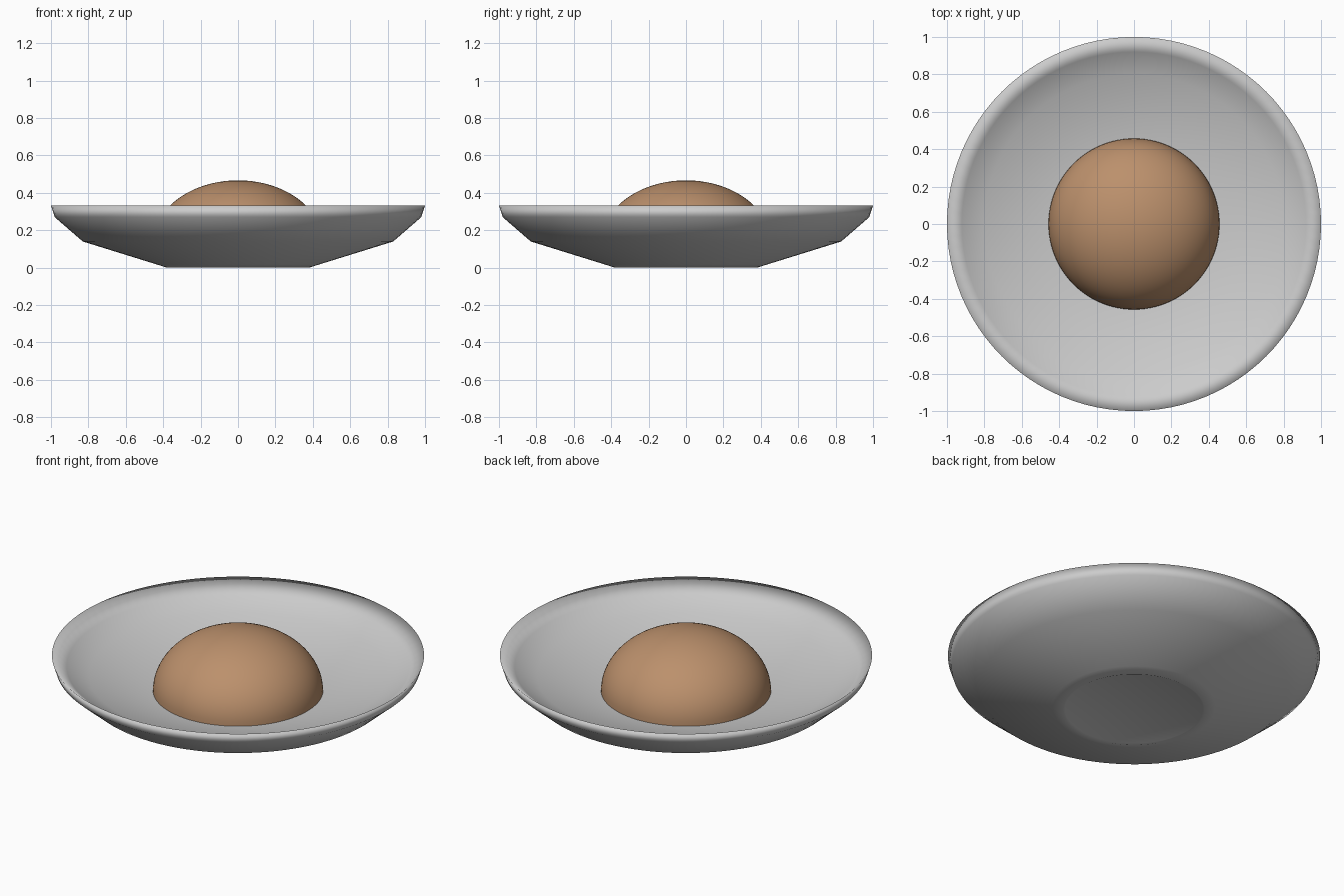
import bpy, bmesh, math

if "Cube" in bpy.data.objects:
    bpy.data.objects.remove(bpy.data.objects["Cube"])

SEG = 96


def lathe(name, profile, smooth=None):
    """Revolve a (radius, height) profile around z."""
    bm = bmesh.new()
    rings = []
    for r, z in profile:
        if r == 0:
            rings.append([bm.verts.new((0, 0, z))] * SEG)
        else:
            rings.append([bm.verts.new((r * math.cos(2 * math.pi * i / SEG),
                                        r * math.sin(2 * math.pi * i / SEG), z))
                          for i in range(SEG)])
    for a, b in zip(rings, rings[1:]):
        for i in range(SEG):
            j = (i + 1) % SEG
            bm.faces.new(list(dict.fromkeys((a[i], a[j], b[j], b[i]))))
    bmesh.ops.recalc_face_normals(bm, faces=bm.faces)
    mesh = bpy.data.meshes.new(name)
    bm.to_mesh(mesh)
    bm.free()
    ob = bpy.data.objects.new(name, mesh)
    bpy.context.collection.objects.link(ob)
    for o in bpy.context.selected_objects:
        o.select_set(False)
    bpy.context.view_layer.objects.active = ob
    ob.select_set(True)
    if smooth is None:
        bpy.ops.object.shade_smooth()
    else:
        bpy.ops.object.shade_smooth_by_angle(angle=math.radians(smooth))
    return ob


# shallow dish: flat foot, outer wall, thin rim, inner wall and raised floor
lathe("dish", [(0, 0.004), (0.37, 0.004), (0.38, 0.0), (0.437, 0.018),
               (0.83, 0.14), (0.98, 0.27), (1.0, 0.333),
               (0.92, 0.268), (0.80, 0.215), (0.45, 0.122), (0, 0.12)])

# domed filling sitting on the floor of the dish
N, R, H, Z = 20, 0.457, 0.342, 0.125
arc = [(R * math.cos(math.pi / 2 * k / N), Z + H * math.sin(math.pi / 2 * k / N))
       for k in range(N)]
dome = lathe("dome", [(0, Z)] + arc + [(0, Z + H)], 50)
mat = bpy.data.materials.new("tan")
mat.diffuse_color = (0.50, 0.28, 0.15, 1)
mat.use_nodes = True
mat.node_tree.nodes["Principled BSDF"].inputs["Base Color"].default_value = mat.diffuse_color
dome.data.materials.append(mat)
